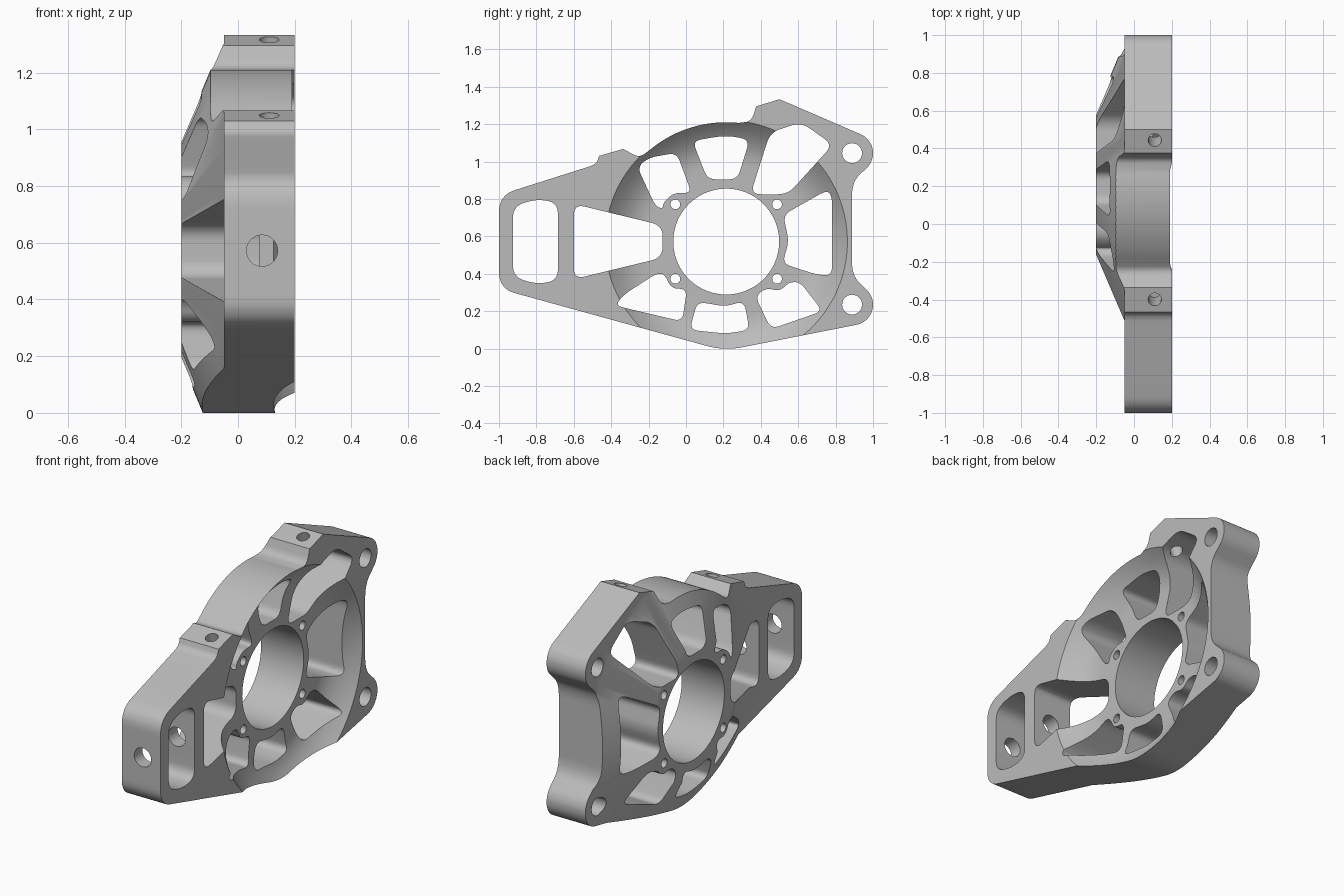
import bpy
import bmesh
from math import cos, sin, radians, pi
from mathutils import Vector, Matrix

if "Cube" in bpy.data.objects:
    bpy.data.objects.remove(bpy.data.objects["Cube"], do_unlink=True)

HUB = Vector((0, 0.215, 0.572))
MID = 0.572

metal = bpy.data.materials.new("machined grey")
metal.use_nodes = True
grey = (0.5, 0.5, 0.5, 1)
metal.diffuse_color = grey
metal.node_tree.nodes["Principled BSDF"].inputs["Base Color"].default_value = grey


def arc(cy, cz, radius, start, end, steps=16):
    """Points on a circle, marked as sharp corners (already dense)."""
    angles = [radians(start + (end - start) * i / steps) for i in range(steps + 1)]
    return [(cy + radius * cos(a), cz + radius * sin(a), 0) for a in angles]


def rounded(corners, default):
    """Turn corners (y, z[, size]) into a smooth closed outline."""
    points = []
    count = len(corners)
    for i, corner in enumerate(corners):
        here = Vector(corner[:2])
        size = corner[2] if len(corner) > 2 else default
        if size == 0:
            points.append(here)
            continue
        before = Vector(corners[i - 1][:2]) - here
        after = Vector(corners[(i + 1) % count][:2]) - here
        a = here + before.normalized() * min(size, before.length * 0.48)
        b = here + after.normalized() * min(size, after.length * 0.48)
        for k in range(9):
            t = k / 8
            points.append(a * (1 - t) ** 2 + here * 2 * t * (1 - t) + b * t * t)
    return points


def add_object(name, bm):
    bmesh.ops.recalc_face_normals(bm, faces=bm.faces)
    mesh = bpy.data.meshes.new(name)
    bm.to_mesh(mesh)
    bm.free()
    mesh.materials.append(metal)
    obj = bpy.data.objects.new(name, mesh)
    bpy.context.collection.objects.link(obj)
    return obj


def add_prism(bm, outline, half):
    """Extrude a y-z outline along x."""
    face = bm.faces.new([bm.verts.new((-half, p[0], p[1])) for p in outline])
    geom = bmesh.ops.extrude_face_region(bm, geom=[face])["geom"]
    moved = [v for v in geom if isinstance(v, bmesh.types.BMVert)]
    bmesh.ops.translate(bm, verts=moved, vec=(2 * half, 0, 0))


def add_drill(bm, start, end, radius):
    start, end = Vector(start), Vector(end)
    axis = end - start
    turn = axis.to_track_quat('Z', 'Y').to_matrix().to_4x4()
    bmesh.ops.create_cone(bm, cap_ends=True, segments=32, radius1=radius, radius2=radius,
                          depth=axis.length,
                          matrix=Matrix.Translation((start + end) / 2) @ turn)


def boolean(target, cutter, operation):
    mod = target.modifiers.new(operation, 'BOOLEAN')
    mod.operation = operation
    mod.solver = 'EXACT'
    mod.object = cutter
    bpy.context.view_layer.objects.active = target
    bpy.ops.object.modifier_apply(modifier=mod.name)
    bpy.data.objects.remove(cutter, do_unlink=True)


# Outer outline of the bracket: arm, lower lobe, upper lobe, pads, crown
outline = [(-1, 0.32, 0.09), (0.205, -0.012, 0.1)]
outline += arc(0.89, 0.235, 0.11, -78, 45)
outline += [(0.887, 0.39, 0.08), (0.887, 0.89, 0.08)]
outline += arc(0.89, 1.045, 0.11, -45, 66)
outline += [(0.5, 1.333, 0), (0.375, 1.295, 0), (0.35, 1.215, 0.07)]
outline += arc(HUB.y, MID, 0.638, 84, 130, 24)
outline += [(-0.25, 1.02, 0.04), (-0.335, 1.067, 0), (-0.465, 1.03, 0),
            (-0.48, 0.985, 0.04), (-1, 0.82, 0.09)]
bm = bmesh.new()
add_prism(bm, rounded(outline, 0), 0.4)
bracket = add_object("bracket", bm)

# Turned body: conical boss on one side, dished recess on the other, central bore
profile = [(0.283, -0.2), (0.39, -0.2), (0.75, -0.05), (1.7, -0.05), (1.7, 0.2),
           (0.648, 0.2), (0.61, 0.161), (0.57, 0.128), (0.53, 0.103),
           (0.49, 0.086), (0.45, 0.077), (0.42, 0.075), (0.283, 0.075)]
bm = bmesh.new()
steps = 112
rings = []
for i in range(steps):
    a = 2 * pi * i / steps
    rings.append([bm.verts.new(HUB + Vector((x, r * cos(a), r * sin(a))))
                  for r, x in profile])
for i, ring in enumerate(rings):
    following = rings[(i + 1) % steps]
    for j in range(len(profile)):
        k = (j + 1) % len(profile)
        bm.faces.new((ring[j], ring[k], following[k], following[j]))
boolean(bracket, add_object("turned_body", bm), 'INTERSECT')

# Lightening windows
bm = bmesh.new()


def window(corners, size=0.045):
    add_prism(bm, rounded(corners, size), 0.5)


def mirrored(corners):
    return corners + [(y, 2 * MID - z) for y, z in reversed(corners)]


window(mirrored([(-0.925, 0.76), (-0.8, 0.8), (-0.685, 0.78)]), 0.06)          # arm end
window(mirrored([(-0.6, 0.773), (-0.125, 0.658)]), 0.06)                       # arm
window([(-0.26, 0.97), (-0.2, 1.02), (-0.05, 1.047), (0.03, 0.83),             # upper front
        (-0.06, 0.835), (-0.12, 0.785), (-0.125, 0.745), (-0.165, 0.765)])
window([(0.035, 1.11), (0.18, 1.135), (0.25, 1.135), (0.34, 1.115),            # crown
        (0.275, 0.905), (0.115, 0.905)])
window([(0.345, 0.825), (0.45, 1.155), (0.615, 1.21), (0.785, 1.09),           # upper rear
        (0.545, 0.825)], 0.055)
window([(0.52, 0.715), (0.75, 0.845), (0.78, 0.82), (0.78, 0.39),              # rear
        (0.7, 0.395), (0.515, 0.455), (0.55, 0.572)])
window([(0.37, 0.28), (0.43, 0.325), (0.5, 0.305), (0.55, 0.355),              # lower rear
        (0.61, 0.355), (0.73, 0.2), (0.455, 0.105)])
window([(0.06, 0.25), (0.215, 0.225), (0.31, 0.255), (0.34, 0.1),              # bottom
        (0.215, 0.08), (0.02, 0.1)])
window([(-0.38, 0.23), (-0.33, 0.29), (-0.16, 0.4), (-0.115, 0.4),             # lower front
        (-0.08, 0.32), (0.005, 0.32), (-0.02, 0.145)])
boolean(bracket, add_object("window_cutters", bm), 'DIFFERENCE')

# Bolt holes, lobe holes, arm hole and pad holes
bm = bmesh.new()
for side in (-1, 1):
    for level in (-1, 1):
        y, z = HUB.y + side * 0.272, MID + level * 0.199
        add_drill(bm, (-0.5, y, z), (0.5, y, z), 0.026)
for z in (0.235, 1.045):
    add_drill(bm, (-0.5, 0.888, z), (0.5, 0.888, z), 0.053)
add_drill(bm, (0.085, -1.1, MID), (0.085, -0.45, MID), 0.055)
add_drill(bm, (0.11, 0.43, 1.36), (0.11, 0.51, 1.1), 0.035)
add_drill(bm, (0.11, -0.41, 1.09), (0.11, -0.355, 0.88), 0.035)
boolean(bracket, add_object("drill_cutters", bm), 'DIFFERENCE')

# Smooth curved walls, keep machined edges crisp
bpy.ops.object.select_all(action='DESELECT')
bracket.select_set(True)
bpy.context.view_layer.objects.active = bracket
bpy.ops.object.shade_smooth_by_angle(angle=radians(25))
